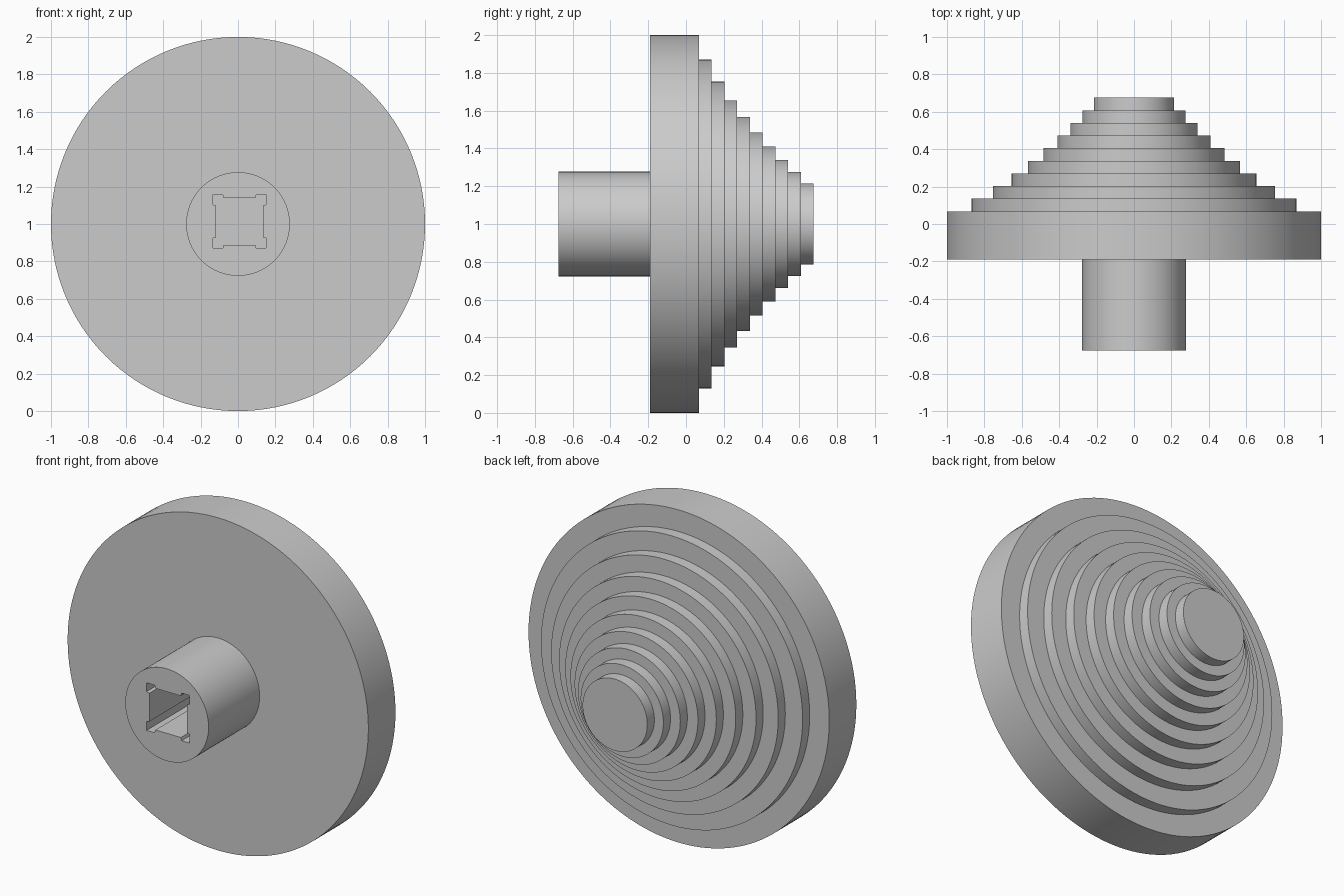
import bpy, bmesh, math
from mathutils import Matrix, Vector

cube = bpy.data.objects.get("Cube")
if cube:
    bpy.data.objects.remove(cube, do_unlink=True)

SIDES = 128
CENTRE_Z = 1.0

grey = bpy.data.materials.new("light_grey")
grey.use_nodes = True
colour = (0.6, 0.6, 0.6, 1)
grey.diffuse_color = colour
grey.node_tree.nodes["Principled BSDF"].inputs["Base Color"].default_value = colour


def add_object(name, bm):
    bmesh.ops.recalc_face_normals(bm, faces=bm.faces)
    mesh = bpy.data.meshes.new(name)
    bm.to_mesh(mesh)
    bm.free()
    mesh.materials.append(grey)
    obj = bpy.data.objects.new(name, mesh)
    bpy.context.collection.objects.link(obj)
    return obj


def lathe(name, profile):
    """Turn (radius, y) points around the y axis and cap both ends."""
    bm = bmesh.new()
    rings = []
    for r, y in profile:
        angles = [2 * math.pi * i / SIDES for i in range(SIDES)]
        rings.append([bm.verts.new((r * math.cos(a), y, CENTRE_Z + r * math.sin(a))) for a in angles])
    for a, b in zip(rings, rings[1:]):
        for i in range(SIDES):
            j = (i + 1) % SIDES
            bm.faces.new((a[i], a[j], b[j], b[i]))
    bm.faces.new(rings[0])
    bm.faces.new(rings[-1])
    return add_object(name, bm)


def make_active(obj):
    bpy.ops.object.select_all(action="DESELECT")
    obj.select_set(True)
    bpy.context.view_layer.objects.active = obj


# Wide disc with nine smaller steps behind it
radii = [1.0, 0.87, 0.755, 0.655, 0.567, 0.485, 0.41, 0.34, 0.275, 0.215]
step = 0.0675
profile, front = [], -0.19
for i, r in enumerate(radii):
    back = 0.0675 + i * step
    profile += [(r, front), (r, back)]
    front = back
pulley = lathe("stepped_pulley", profile)

# Shaft at the front
shaft = lathe("shaft", [(0.277, -0.675), (0.277, -0.185)])

# Square socket with relieved corners, cut into the shaft
corner = [(0.125, 0.085), (0.143, 0.09), (0.143, 0.143), (0.09, 0.143), (0.085, 0.125)]
bm = bmesh.new()
outline = []
for turn in range(4):
    rot = Matrix.Rotation(turn * math.pi / 2, 2)
    for p in corner:
        q = rot @ Vector(p)
        outline.append(bm.verts.new((q.x + 0.008, -0.8, q.y + CENTRE_Z + 0.014)))
face = bm.faces.new(outline)
extruded = bmesh.ops.extrude_face_region(bm, geom=[face])
moved = [v for v in extruded["geom"] if isinstance(v, bmesh.types.BMVert)]
bmesh.ops.translate(bm, verts=moved, vec=(0, 0.57, 0))
cutter = add_object("socket_cutter", bm)
cutter.hide_render = True

socket = shaft.modifiers.new("socket", "BOOLEAN")
socket.operation = "DIFFERENCE"
socket.solver = "EXACT"
socket.object = cutter
make_active(shaft)
bpy.ops.object.modifier_apply(modifier="socket")
bpy.data.objects.remove(cutter, do_unlink=True)

# Smooth round walls, sharp rims
for obj in (pulley, shaft):
    make_active(obj)
    bpy.ops.object.shade_smooth_by_angle(angle=math.radians(25))
